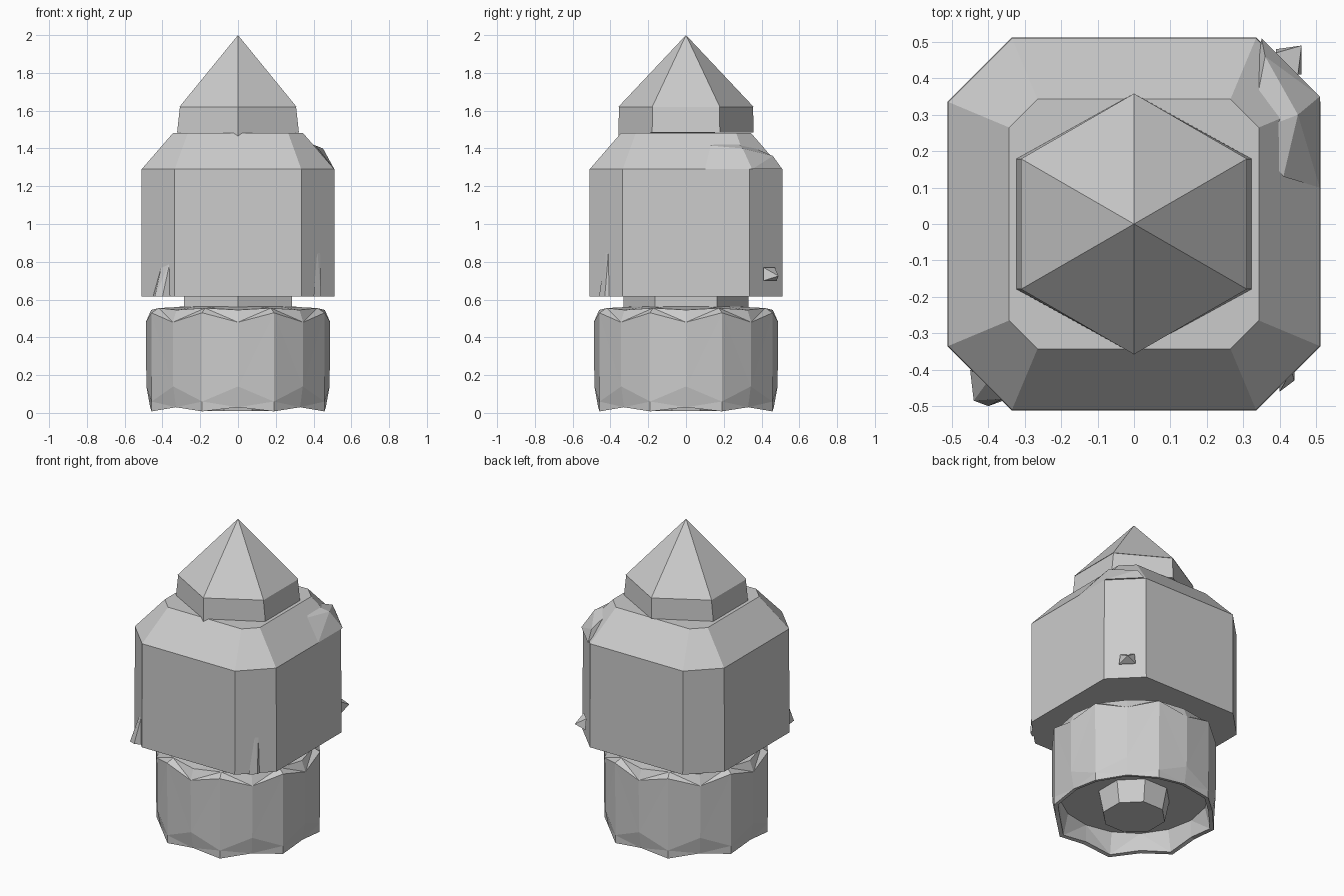
import bpy
import bmesh
from math import cos, sin, pi

old = bpy.data.objects.get("Cube")
if old:
    bpy.data.objects.remove(old, do_unlink=True)

GREY = (0.6, 0.6, 0.6, 1)
grey = bpy.data.materials.new("plain grey")
grey.use_nodes = True
grey.diffuse_color = GREY
grey.node_tree.nodes["Principled BSDF"].inputs["Base Color"].default_value = GREY


def finish(name, bm):
    bmesh.ops.recalc_face_normals(bm, faces=bm.faces)
    mesh = bpy.data.meshes.new(name)
    bm.to_mesh(mesh)
    bm.free()
    mesh.materials.append(grey)
    obj = bpy.data.objects.new(name, mesh)
    bpy.context.collection.objects.link(obj)
    return obj


def loft(name, rings, triangles=False):
    """Skin a stack of equal-length rings and cap both ends."""
    bm = bmesh.new()
    rows = [[bm.verts.new(p) for p in ring] for ring in rings]
    n = len(rows[0])
    for a, b in zip(rows, rows[1:]):
        for i in range(n):
            j = (i + 1) % n
            if not triangles:
                bm.faces.new((a[i], a[j], b[j], b[i]))
            elif i % 2:
                bm.faces.new((a[i], a[j], b[i]))
                bm.faces.new((a[j], b[j], b[i]))
            else:
                bm.faces.new((a[i], a[j], b[j]))
                bm.faces.new((a[i], b[j], b[i]))
    bm.faces.new(rows[0][::-1])
    bm.faces.new(rows[-1])
    return finish(name, bm)


def polygon(n, r, z, turn=0.0):
    return [(r * cos(turn + 2 * pi * i / n), r * sin(turn + 2 * pi * i / n), z)
            for i in range(n)]


def flutes(even, odd, z_even, z_odd):
    ring = []
    for i in range(16):
        r, z = (odd, z_odd) if i % 2 else (even, z_even)
        ring.append((r * cos(pi * i / 8), r * sin(pi * i / 8), z))
    return ring


def cut_square(h, c, z):
    """Square of half width h whose corners are cut back to c."""
    return [(h, -c, z), (h, c, z), (c, h, z), (-c, h, z),
            (-h, c, z), (-h, -c, z), (-c, -h, z), (c, -h, z)]


def hull(name, points):
    bm = bmesh.new()
    for p in points:
        bm.verts.new(p)
    bmesh.ops.convex_hull(bm, input=bm.verts)
    return finish(name, bm)


# Fluted drum, recessed underneath
loft("drum", [
    flutes(0.44, 0.44, 0.15, 0.15),
    flutes(0.44, 0.47, 0.035, 0.012),
    flutes(0.465, 0.495, 0.03, 0.008),
    flutes(0.485, 0.495, 0.14, 0.06),
    flutes(0.488, 0.497, 0.48, 0.53),
    flutes(0.46, 0.455, 0.545, 0.555),
    flutes(0.31, 0.31, 0.562, 0.562),
], triangles=True)

# Plug inside the recess, and neck above the drum
loft("plug", [polygon(8, 0.19, 0.01, pi / 8), polygon(8, 0.22, 0.16, pi / 8)])
loft("neck", [polygon(6, 0.33, 0.55, pi / 6), polygon(6, 0.33, 0.63, pi / 6)])

# Chamfered body with sloping shoulders
loft("body", [
    cut_square(0.512, 0.335, 0.615),
    cut_square(0.51, 0.335, 1.29),
    cut_square(0.343, 0.265, 1.483),
])

# Raised lump on the back left shoulder
hull("shoulder_lump", [
    (0.35, 0.51, 1.29), (0.51, 0.35, 1.29), (0.51, 0.1, 1.29),
    (0.45, 0.3, 1.40), (0.41, 0.13, 1.415), (0.36, 0.46, 1.36),
    (0.32, 0.25, 1.45),
])

# Hexagonal collar and pointed tip
collar_low = polygon(6, 0.358, 1.485, pi / 6)
collar_low = [(x * 1.04, y, z - (0.04 if y < -0.3 else 0)) for x, y, z in collar_low]
loft("collar", [collar_low, polygon(6, 0.355, 1.62, pi / 6)])
hull("tip", polygon(6, 0.358, 1.62, pi / 6) + [(0, 0, 2.0)])

# Small fins on the front corners, and a stud on the back left corner
hull("right_fin", [
    (-0.45, -0.40, 0.615), (-0.44, -0.485, 0.615), (-0.40, -0.50, 0.615),
    (-0.345, -0.48, 0.615), (-0.40, -0.43, 0.80), (-0.36, -0.48, 0.80),
])
hull("left_fin", [
    (0.44, -0.40, 0.615), (0.44, -0.43, 0.615), (0.40, -0.46, 0.615),
    (0.40, -0.43, 0.615), (0.42, -0.425, 0.86), (0.435, -0.41, 0.86),
])
hull("stud", [
    (0.39, 0.48, 0.70), (0.46, 0.41, 0.70), (0.45, 0.41, 0.77),
    (0.39, 0.47, 0.77), (0.46, 0.49, 0.725),
])
